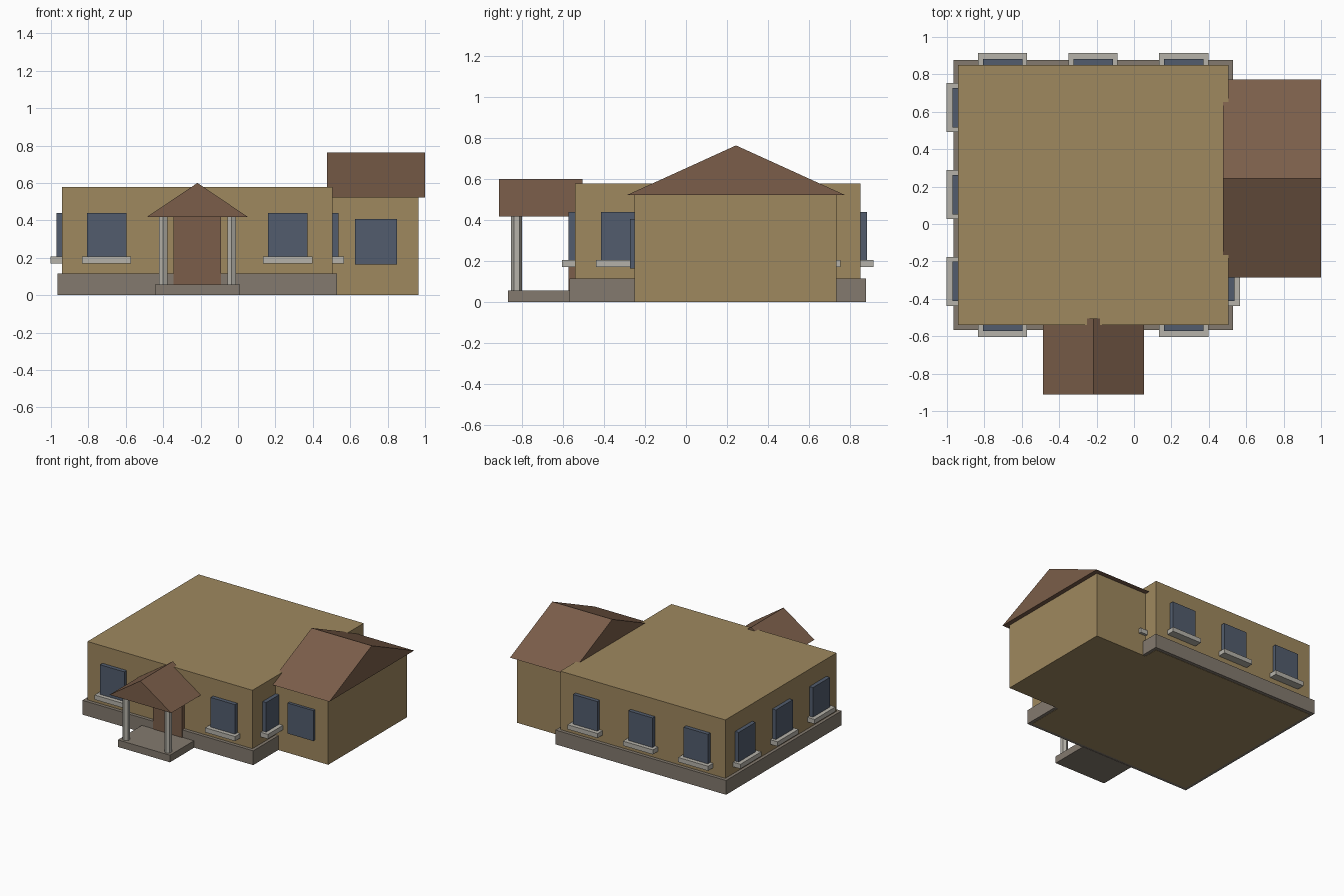
import bpy
import bmesh
from math import radians

cube = bpy.data.objects.get("Cube")
if cube:
    bpy.data.objects.remove(cube, do_unlink=True)


def material(name, rgb):
    linear = [(c / 255) ** 2.2 for c in rgb] + [1]
    mat = bpy.data.materials.new(name)
    mat.use_nodes = True
    mat.diffuse_color = linear
    mat.node_tree.nodes["Principled BSDF"].inputs["Base Color"].default_value = linear
    return mat


TAN = material("tan wall", (157, 135, 95))
BROWN = material("brown roof", (122, 94, 75))
GLASS = material("blue glass", (83, 93, 109))
STONE = material("grey stone", (130, 121, 110))
PALE = material("pale trim", (180, 177, 168))


def add_object(name, bm, mat):
    bmesh.ops.recalc_face_normals(bm, faces=bm.faces)
    mesh = bpy.data.meshes.new(name)
    bm.to_mesh(mesh)
    bm.free()
    mesh.materials.append(mat)
    obj = bpy.data.objects.new(name, mesh)
    bpy.context.collection.objects.link(obj)
    return obj


def box(name, xs, ys, zs, mat):
    bm = bmesh.new()
    bmesh.ops.create_cube(bm, size=1)
    for v in bm.verts:
        v.co = [r[0] if c < 0 else r[1] for c, r in zip(v.co, (xs, ys, zs))]
    return add_object(name, bm, mat)


def gable_roof(name, xs, ys, zs, ridge_axis, mat):
    """Solid triangular prism with its ridge along the given axis."""
    bm = bmesh.new()
    along, across = (xs, ys) if ridge_axis == "x" else (ys, xs)
    profile = [(across[0], zs[0]), (across[1], zs[0]), (sum(across) / 2, zs[1])]
    ends = []
    for a in along:
        points = [(a, c, z) if ridge_axis == "x" else (c, a, z) for c, z in profile]
        ends.append([bm.verts.new(p) for p in points])
        bm.faces.new(ends[-1])
    for i in range(3):
        j = (i + 1) % 3
        bm.faces.new((ends[0][i], ends[0][j], ends[1][j], ends[1][i]))
    return add_object(name, bm, mat)


def column(name, x, y, z0, z1, radius):
    bpy.ops.mesh.primitive_cylinder_add(vertices=6, radius=radius, depth=z1 - z0,
                                        location=(x, y, (z0 + z1) / 2))
    obj = bpy.context.object
    obj.name = name
    obj.data.materials.append(PALE)


# Main block and its base course
X0, X1, Y0, Y1 = -0.94, 0.505, -0.54, 0.85
box("main_walls", (X0, X1), (Y0, Y1), (0, 0.577), TAN)
box("base_course", (X0 - 0.025, X1 + 0.025), (Y0 - 0.027, Y1 + 0.027), (0.002, 0.115), STONE)


# Windows: a raised pane with a deeper sill below
def window(name, side, centre):
    axis, wall, out = {"front": ("x", Y0, -1), "back": ("x", Y1, 1),
                       "right": ("y", X0, -1), "left": ("y", X1, 1)}[side]
    for part, half, depth, zs, mat in (("pane", 0.106, 0.031, (0.2, 0.44), GLASS),
                                       ("sill", 0.131, 0.063, (0.17, 0.206), PALE)):
        span = (centre - half, centre + half)
        thick = sorted((wall - out * 0.01, wall + out * depth))
        xs, ys = (span, thick) if axis == "x" else (thick, span)
        box(f"{name}_{part}", xs, ys, zs, mat)


for side, centres in (("front", (-0.702, 0.266)),
                      ("back", (-0.702, -0.218, 0.266)),
                      ("left", (-0.307, 0.157, 0.622)),
                      ("right", (-0.307, 0.157, 0.622))):
    for n, c in enumerate(centres, 1):
        window(f"{side}_window_{n}", side, c)

# Side wing with its own gable roof
box("wing_walls", (X1, 0.965), (-0.25, 0.732), (0, 0.522), TAN)
box("wing_window_pane", (0.625, 0.85), (-0.272, -0.24), (0.165, 0.406), GLASS)
gable_roof("wing_roof", (0.475, 1), (-0.286, 0.773), (0.522, 0.763), "x", BROWN)

# Entrance porch
PORCH_X = -0.217
box("porch_floor", (PORCH_X - 0.228, PORCH_X + 0.228), (-0.867, Y0 - 0.02), (0, 0.056), STONE)
box("front_door", (PORCH_X - 0.127, PORCH_X + 0.127), (Y0 - 0.032, Y0 + 0.01), (0.056, 0.43), BROWN)
for label, offset in (("right", -0.183), ("left", 0.183)):
    column(f"porch_column_{label}", PORCH_X + offset, -0.825, 0.056, 0.42, 0.027)
gable_roof("porch_roof", (PORCH_X - 0.27, PORCH_X + 0.27), (-0.911, -0.505), (0.418, 0.6), "y", BROWN)
